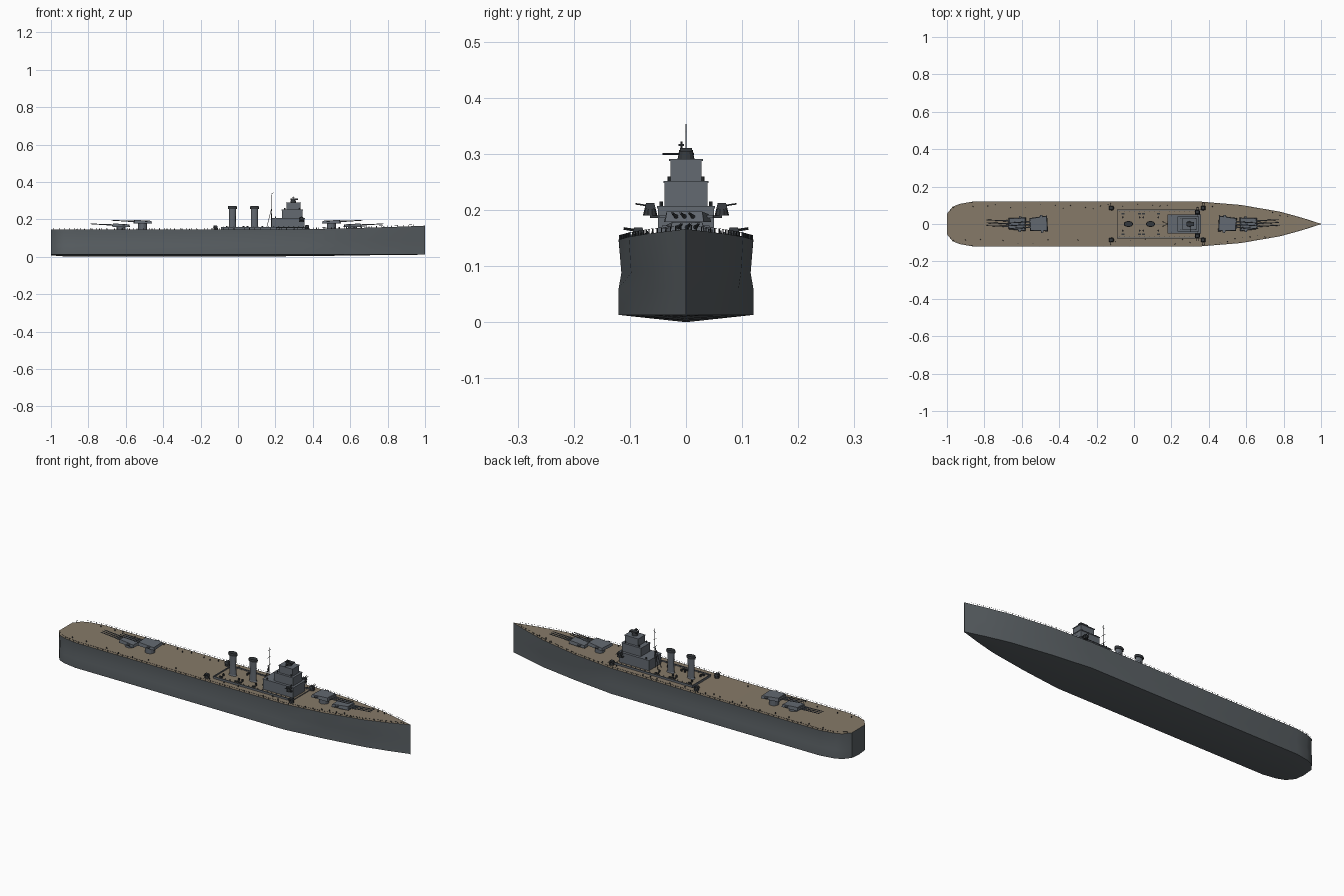
import bpy, bmesh, math, random
from mathutils import Vector

cube = bpy.data.objects.get("Cube")
if cube:
    bpy.data.objects.remove(cube, do_unlink=True)
random.seed(4)


def material(name, rgb):
    m = bpy.data.materials.new(name)
    m.use_nodes = True
    m.diffuse_color = (*rgb, 1)
    node = m.node_tree.nodes["Principled BSDF"]
    node.inputs["Base Color"].default_value = (*rgb, 1)
    node.inputs["Roughness"].default_value = 0.7
    return m


HULL = material("hull grey", (0.1, 0.115, 0.125))
GREY = material("superstructure grey", (0.125, 0.142, 0.165))
DECK = material("deck wood", (0.24, 0.195, 0.14))
DARK = material("dark fittings", (0.035, 0.04, 0.045))

# Plan of the hull: x, half width, deck height, keel height
STATIONS = [(-1, 0.055, 0.145, 0.008), (-0.97, 0.092, 0.145, 0.005),
            (-0.93, 0.108, 0.145, 0.002), (-0.86, 0.12, 0.145, 0),
            (-0.3, 0.12, 0.145, 0), (0.35, 0.12, 0.147, 0.003),
            (0.57, 0.102, 0.152, 0.006), (0.78, 0.066, 0.158, 0.009),
            (0.9, 0.033, 0.162, 0.01), (1, 0.001, 0.166, 0.011)]


def hull_at(x):
    """Half width and deck height at a given x."""
    for a, b in zip(STATIONS, STATIONS[1:]):
        if a[0] <= x <= b[0]:
            t = (x - a[0]) / (b[0] - a[0])
            return a[1] + t * (b[1] - a[1]), a[2] + t * (b[2] - a[2])


def finish(name, bm, mats, smooth=False):
    bmesh.ops.recalc_face_normals(bm, faces=bm.faces)
    mesh = bpy.data.meshes.new(name)
    bm.to_mesh(mesh)
    bm.free()
    for m in mats:
        mesh.materials.append(m)
    ob = bpy.data.objects.new(name, mesh)
    bpy.context.collection.objects.link(ob)
    if smooth:
        bpy.ops.object.select_all(action="DESELECT")
        ob.select_set(True)
        bpy.context.view_layer.objects.active = ob
        bpy.ops.object.shade_smooth_by_angle(angle=math.radians(35))
    return ob


def add_box(bm, lo, hi, taper=1):
    """Box between two corners; taper narrows the top."""
    lo, hi = Vector(lo), Vector(hi)
    mid, size = (lo + hi) / 2, hi - lo
    for v in bmesh.ops.create_cube(bm, size=1)["verts"]:
        k = taper if v.co.z > 0 else 1
        v.co = mid + Vector((v.co.x * size.x * k, v.co.y * size.y * k, v.co.z * size.z))


def add_rod(bm, a, b, r1, r2=None, sides=8):
    a, b = Vector(a), Vector(b)
    made = bmesh.ops.create_cone(bm, cap_ends=True, segments=sides, radius1=r1,
                                 radius2=r1 if r2 is None else r2, depth=(b - a).length)
    turn = (b - a).to_track_quat("Z", "Y")
    for v in made["verts"]:
        v.co = turn @ v.co + (a + b) / 2


# Hull lofted through the stations, with a shallow keel and side bulge
bm = bmesh.new()
rings = []
for x, w, top, keel in STATIONS:
    low = 0.92 if x > 0.5 else 1
    side = [(w, top), (w * 0.96, 0.088), (w * low, 0.06), (w * low, 0.013)]
    pts = side + [(0, keel)] + [(-y, z) for y, z in reversed(side)]
    rings.append([bm.verts.new((x, y, z)) for y, z in pts])
for a, b in zip(rings, rings[1:]):
    for i in range(len(a)):
        j = (i + 1) % len(a)
        face = bm.faces.new((a[i], a[j], b[j], b[i]))
        face.material_index = int(j == 0)
bm.faces.new(rings[0])
bm.faces.new(rings[-1])
finish("hull", bm, [HULL, DECK], smooth=True)

# Deck edge railing
bm = bmesh.new()
for s in (-1, 1):
    last = None
    for i in range(70):
        x = -0.985 + i * 0.0283
        w, z = hull_at(x)
        foot = Vector((x, s * (w - 0.002), z))
        head = foot + Vector((0, 0, 0.008))
        add_rod(bm, foot, head, 0.0011, sides=4)
        if last:
            add_rod(bm, last, head, 0.0004, sides=3)
        last = head
finish("deck_railing", bm, [DARK])

# Low midship platform with a wooden top
bm = bmesh.new()
add_box(bm, (-0.09, -0.075, 0.144), (0.365, 0.075, 0.152))
for f in bm.faces:
    f.material_index = int(f.calc_center_median().z > 0.151)
finish("midship_platform", bm, [GREY, DECK])

bm = bmesh.new()
for s in (-1, 1):
    add_box(bm, (-0.09, s * 0.075 - 0.002, 0.152), (0.365, s * 0.075 + 0.002, 0.158))
    for i in range(17):
        x = -0.08 + i * 0.027
        add_rod(bm, (x, s * 0.068, 0.152), (x, s * 0.068, 0.161), 0.0015, sides=5)
add_box(bm, (-0.092, -0.075, 0.152), (-0.088, 0.075, 0.158))
finish("platform_bulwark", bm, [GREY])

# Stepped bridge tower
bm = bmesh.new()
for x0, x1, w, z0, z1 in [(0.18, 0.355, 0.05, 0.15, 0.207), (0.235, 0.345, 0.038, 0.207, 0.252),
                          (0.258, 0.335, 0.028, 0.252, 0.291)]:
    add_box(bm, (x0, -w, z0), (x1, w, z1))
    add_box(bm, (x0 - 0.002, -w - 0.002, z1 - 0.004), (x1 + 0.002, w + 0.002, z1))
finish("bridge_tower", bm, [GREY])

bm = bmesh.new()
add_rod(bm, (0.295, 0, 0.291), (0.295, 0, 0.307), 0.015, 0.012, 12)
add_rod(bm, (0.3, -0.042, 0.3), (0.3, 0.014, 0.3), 0.0016)
add_box(bm, (0.28, -0.011, 0.304), (0.322, 0.011, 0.31))
add_rod(bm, (0.295, -0.008, 0.308), (0.295, -0.008, 0.322), 0.0015)
add_box(bm, (0.288, -0.013, 0.314), (0.302, -0.004, 0.318))
for s in (-1, 1):
    for x, y, z in [(0.25, 0.03, 0.252), (0.33, 0.03, 0.252), (0.2, 0.044, 0.207), (0.34, 0.044, 0.207)]:
        add_rod(bm, (x, s * y, z), (x, s * y, z + 0.008), 0.003)
finish("range_finder", bm, [DARK])

# Two oval funnels with dark caps
for label, cx in (("aft", -0.03), ("forward", 0.088)):
    for part, mat, levels in [
            ("funnel", GREY, [(0.15, 1.15), (0.158, 0.95), (0.2, 0.9), (0.256, 0.95)]),
            ("funnel_cap", DARK, [(0.256, 1.2), (0.264, 1.25), (0.27, 1.12)])]:
        bm = bmesh.new()
        for (za, ra), (zb, rb) in zip(levels, levels[1:]):
            add_rod(bm, (0, 0, za), (0, 0, zb), ra * 0.02, rb * 0.02, 20)
        for v in bm.verts:
            v.co.y *= 0.62
            v.co.x += cx
        finish(label + "_" + part, bm, [mat], smooth=True)

# Tripod mast with yards
bm = bmesh.new()
add_rod(bm, (0.178, 0, 0.15), (0.182, 0, 0.353), 0.0024, 0.001, 6)
for s in (-1, 1):
    add_rod(bm, (0.152, s * 0.014, 0.15), (0.18, 0, 0.26), 0.0014, sides=5)
for z, w in ((0.26, 0.016), (0.3, 0.012)):
    add_rod(bm, (0.18, -w, z), (0.18, w, z), 0.001, sides=5)
add_rod(bm, (0.174, 0, 0.335), (0.19, 0, 0.342), 0.001, sides=5)
finish("mast", bm, [DARK])


# Main turrets: barbette, wedge gunhouse and three barrels
def turret(name, x, z, half, wide, d, swing):
    bm = bmesh.new()
    add_rod(bm, (0, 0, 0.143 - z), (0, 0, 0.002), 0.024, sides=16)
    add_box(bm, (-half, -wide, 0), (half, wide, 0.018), 0.92)
    for v in bm.verts:
        if v.co.z > 0.01:
            v.co.z -= 0.005 * (v.co.x < 0)
        if v.co.z >= 0 and abs(v.co.x) > 0.03 and v.co.x > 0:
            v.co.y *= 0.82
    add_box(bm, (-half * 0.5, -wide - 0.006, 0.007), (-half * 0.2, wide + 0.006, 0.012))
    for y in (-0.015, 0, 0.015):
        add_rod(bm, (half - 0.01, y, 0.009), (half + 0.03, y, 0.011), 0.0042, 0.0034)
        add_rod(bm, (half + 0.03, y, 0.011), (half + 0.118, y, 0.016), 0.0028, 0.002)
    ob = finish(name, bm, [GREY])
    ob.location = (x, 0, z)
    ob.rotation_euler.z = swing + (math.pi if d < 0 else 0)


turret("forward_upper_turret", 0.5, 0.179, 0.048, 0.042, 1, -0.06)
turret("forward_lower_turret", 0.612, 0.16, 0.046, 0.036, 1, 0.05)
turret("aft_upper_turret", -0.51, 0.179, 0.048, 0.042, -1, 0.06)
turret("aft_lower_turret", -0.625, 0.16, 0.046, 0.036, -1, -0.04)

# Secondary guns on round mounts
for n, (x, y, z) in enumerate([(0.37, 0.085, 0.147), (0.37, -0.085, 0.147), (-0.12, 0.085, 0.145),
                               (-0.12, -0.085, 0.145), (0.34, 0.064, 0.19), (0.34, -0.064, 0.19)]):
    s = 1 if y > 0 else -1
    bm = bmesh.new()
    add_rod(bm, (x, y, z), (x, y, z + 0.012), 0.013, 0.01, 10)
    add_box(bm, (x - 0.013, y - 0.01, z + 0.012), (x + 0.011, y + 0.01, z + 0.022), 0.75)
    for dx in (-0.005, 0.005):
        add_rod(bm, (x + dx, y, z + 0.017), (x + dx, y + s * 0.026, z + 0.021), 0.0014, sides=6)
    if z > 0.15:
        add_box(bm, (x - 0.015, min(y, s * 0.045), z - 0.004), (x + 0.012, max(y, s * 0.045), z))
    finish("secondary_gun_%d" % (n + 1), bm, [DARK])

# Bollards, vents and lockers spread over the deck
bm = bmesh.new()
for i in range(44):
    x = -0.9 + i * 0.04
    w, z = hull_at(x)
    y = random.choice((-1, 1)) * w * random.uniform(0.68, 0.9)
    add_rod(bm, (x, y, z - 0.001), (x, y, z + 0.007), 0.0028, 0.002, 6)
for x in (-0.06, 0.03, 0.05, 0.13):
    for s in (-1, 1):
        add_rod(bm, (x, s * 0.035, 0.151), (x, s * 0.035, 0.164), 0.004, 0.005)
        add_box(bm, (x - 0.008, s * 0.055 - 0.004, 0.152), (x + 0.008, s * 0.055 + 0.004, 0.158))
finish("deck_fittings", bm, [DARK])
